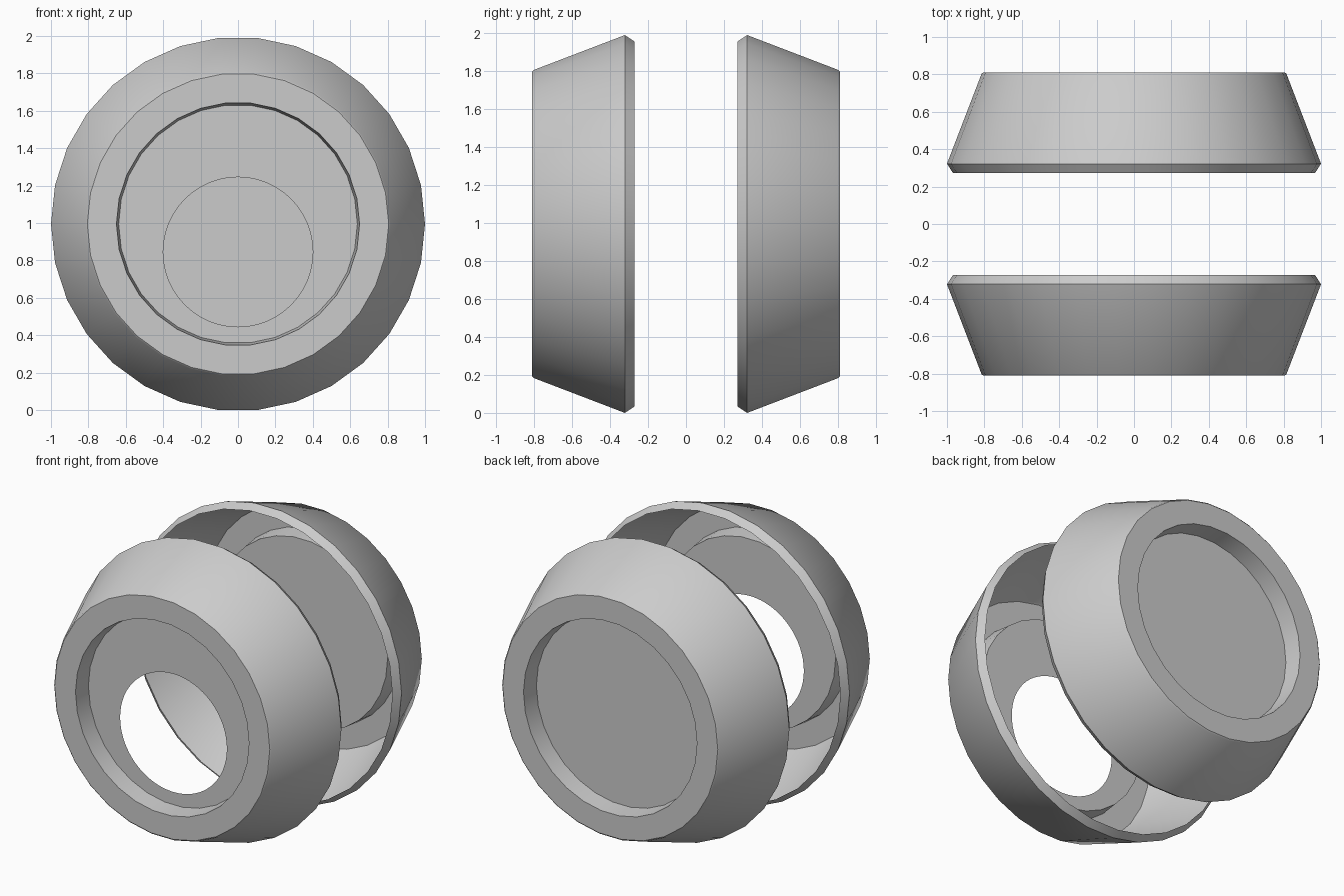
import bpy, bmesh
from math import sin, cos, pi, radians

if "Cube" in bpy.data.objects:
    bpy.data.objects.remove(bpy.data.objects["Cube"])

SIDES = 30
CZ = cos(radians(6))          # flat bottom facet rests on z = 0
# half-shell profile (radius, distance from centre): rim, cone, face, recess
PROFILE = [(0.967, 0.272), (1.0, 0.322), (0.815, 0.803), (0.806, 0.811),
           (0.65, 0.811), (0.638, 0.69)]


def ring(bm, radius, y, n, cz=CZ):
    return [bm.verts.new((radius * cos(2 * pi * i / n), y,
                          cz + radius * sin(2 * pi * i / n))) for i in range(n)]


def loop_edges(bm, vs):
    return [bm.edges.get((vs[i - 1], vs[i])) or bm.edges.new((vs[i - 1], vs[i]))
            for i in range(len(vs))]


def half_shell(name, side, hole):
    bm = bmesh.new()
    rings = [ring(bm, r, side * d, SIDES) for r, d in PROFILE]
    for a, b in zip(rings, rings[1:]):
        for i in range(SIDES):
            q = (a[i - 1], a[i], b[i], b[i - 1])
            bm.faces.new(q if side < 0 else q[::-1])
    # recess floor, with an off-centre round opening on the front half
    if hole:
        cut = ring(bm, 0.40, side * PROFILE[-1][1], 64, 0.845)
        edges = loop_edges(bm, rings[-1]) + loop_edges(bm, cut)
        bmesh.ops.triangle_fill(bm, edges=edges, use_beauty=True,
                                use_dissolve=False, normal=(0, side, 0))
    else:
        bm.faces.new(rings[-1])
    bmesh.ops.recalc_face_normals(bm, faces=bm.faces)
    # make the flat face point outward
    face = max(bm.faces, key=lambda f: side * f.calc_center_median().y)
    if face.normal.y * side < 0:
        bmesh.ops.reverse_faces(bm, faces=bm.faces)
    me = bpy.data.meshes.new(name)
    bm.to_mesh(me)
    bm.free()
    ob = bpy.data.objects.new(name, me)
    bpy.context.collection.objects.link(ob)
    bpy.ops.object.select_all(action='DESELECT')
    ob.select_set(True)
    bpy.context.view_layer.objects.active = ob
    bpy.ops.object.shade_smooth_by_angle(angle=radians(30))


half_shell("front_shell", -1, True)
half_shell("back_shell", 1, False)
